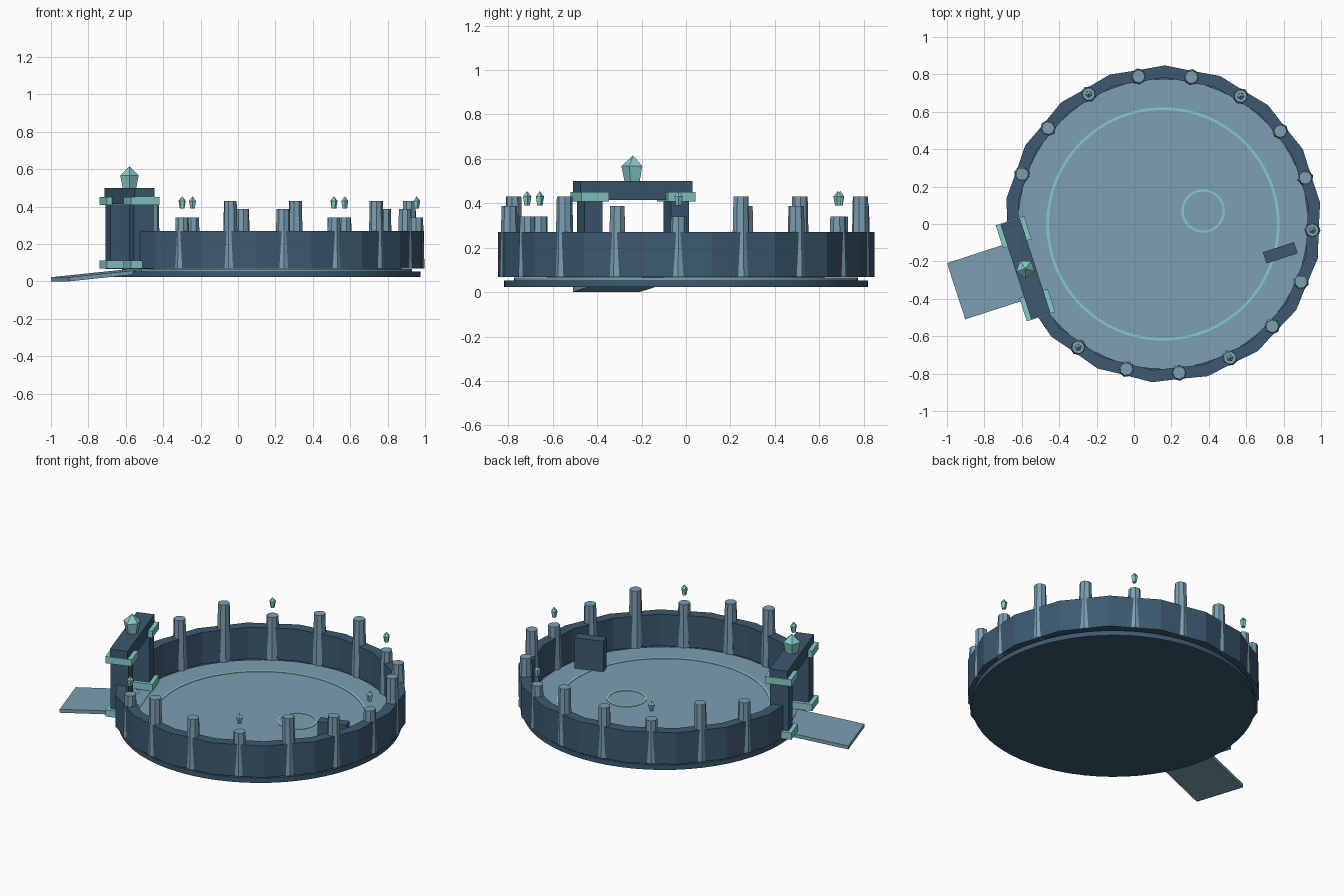
import bpy, bmesh, math
from mathutils import Matrix, Vector

if "Cube" in bpy.data.objects:
    bpy.data.objects.remove(bpy.data.objects["Cube"])

CX = 0.155                      # arena centre on x
GATE = math.radians(198)        # direction of the gate
STEP = math.radians(20.36)      # spacing of the wall posts
GAP = math.radians(17.1)        # half angle of the gate opening


def material(name, rgb):
    m = bpy.data.materials.new(name)
    m.diffuse_color = (*rgb, 1)
    m.use_nodes = True
    m.node_tree.nodes["Principled BSDF"].inputs["Base Color"].default_value = m.diffuse_color
    return m


DARK = material("dark_slate", (0.045, 0.102, 0.162))
PALE = material("pale_slate", (0.20, 0.35, 0.45))
TEAL = material("teal", (0.24, 0.60, 0.59))


def finish(name, bm, mat, smooth=False):
    bmesh.ops.recalc_face_normals(bm, faces=bm.faces)
    me = bpy.data.meshes.new(name)
    bm.to_mesh(me)
    bm.free()
    me.materials.append(mat)
    ob = bpy.data.objects.new(name, me)
    bpy.context.collection.objects.link(ob)
    if smooth:
        bpy.context.view_layer.objects.active = ob
        ob.select_set(True)
        bpy.ops.object.shade_smooth_by_angle(angle=math.radians(30))
        ob.select_set(False)
    return ob


def polar(angle, r, z=0.0):
    return Vector((CX + r * math.cos(angle), r * math.sin(angle), z))


def gate_point(r, t, z):
    """Point at radial distance r and sideways offset t in the gate frame."""
    return polar(GATE, r, z) + Vector((-math.sin(GATE), math.cos(GATE), 0)) * t


def box(name, centre, size, angle, mat):
    bm = bmesh.new()
    bmesh.ops.create_cube(bm, size=1, matrix=Matrix.Translation(centre)
                          @ Matrix.Rotation(angle, 4, 'Z') @ Matrix.Diagonal((*size, 1)))
    return finish(name, bm, mat)


def lathe(name, centre, profile, sides, mat, smooth=False, closed=False, turn=0.0):
    """Revolve (radius, z) points; closed profiles make rings, others get caps."""
    bm = bmesh.new()
    rows = []
    for r, z in profile:
        rows.append([bm.verts.new((centre[0] + r * math.cos(turn + math.tau * i / sides),
                                   centre[1] + r * math.sin(turn + math.tau * i / sides), z))
                     for i in range(sides)])
    pairs = list(zip(rows, rows[1:])) + ([(rows[-1], rows[0])] if closed else [])
    for a, b in pairs:
        for i in range(sides):
            j = (i + 1) % sides
            bm.faces.new((a[i], a[j], b[j], b[i]))
    if not closed:
        bm.faces.new(rows[0])
        bm.faces.new(rows[-1])
    bmesh.ops.remove_doubles(bm, verts=bm.verts, dist=1e-5)
    return finish(name, bm, mat, smooth)


def floor_ring(name, centre, r, w):
    lathe(name, centre, [(r - w, .062), (r + w, .062), (r + w, .068), (r - w, .068)],
          64, TEAL, closed=True)


# base and floor
lathe("base_disc", (CX, 0), [(.82, .022), (.82, .053)], 64, DARK, True)
lathe("floor_disc", (CX, 0), [(.775, .05), (.775, .065)], 64, PALE, True)
floor_ring("large_floor_ring", (CX, 0), .617, .007)
floor_ring("small_floor_ring", (.37, .07), .11, .006)

# ring wall, open at the gate, one flat side per post
bm = bmesh.new()
prev = None
for k in range(33):
    a = GATE + GAP + STEP * k / 2
    ro, ri = (.848, .783) if k % 2 else (.833, .771)
    cur = [bm.verts.new(polar(a, r, z)) for r, z in
           ((ri, .068), (ro, .068), (ro, .27), (ri, .27))]
    if prev:
        for i in range(4):
            j = (i + 1) % 4
            bm.faces.new((prev[i], prev[j], cur[j], cur[i]))
    if k in (0, 32):
        bm.faces.new(cur)
    prev = cur
finish("ring_wall", bm, DARK)

# wall posts, every third one short with a floating crystal
for k in range(15):
    a = GATE + GAP + STEP * (k + 1)
    p = polar(a, .80)
    top = (.34, .43, .387)[k % 3]
    lathe(f"wall_post_{k}", p, [(.043, .068), (.035, top)], 8, PALE, turn=a)
    if k % 3 == 0:
        lathe(f"post_crystal_{k}", p, [(.013, .39), (.020, .43), (0.0, .455)], 5, TEAL, turn=a)

# gate pillars with teal base and cap
for side, t in (("left", -.205), ("right", .205)):
    box(f"gate_pillar_{side}", gate_point(.773, t, .245), (.11, .085, .36), GATE, DARK)
    for part, z in (("base", .09), ("cap", .43)):
        box(f"gate_{part}_{side}", gate_point(.773, t, z), (.16, .13, .043), GATE, TEAL)

# lintel and its crystal
box("gate_lintel", gate_point(.773, 0, .457), (.108, .53, .086), GATE, DARK)
lathe("gate_crystal", gate_point(.773, 0, 0), [(.038, .50), (.052, .567), (0.0, .615)],
      5, TEAL, turn=GATE)

# sloping entry ramp
bm = bmesh.new()
ends = [[bm.verts.new(gate_point(r, t, z)) for t, z in
         ((-.158, z0), (.158, z0), (.158, z0 + .022), (-.158, z0 + .022))]
        for r, z0 in ((1.163, 0.0), (.70, .046))]
for i in range(4):
    j = (i + 1) % 4
    bm.faces.new((ends[0][i], ends[0][j], ends[1][j], ends[1][i]))
for e in ends:
    bm.faces.new(e)
finish("entry_ramp", bm, PALE)

# standing slab inside the arena
box("standing_slab", (.782, -.154, .16), (.175, .063, .20), math.radians(18), DARK)
